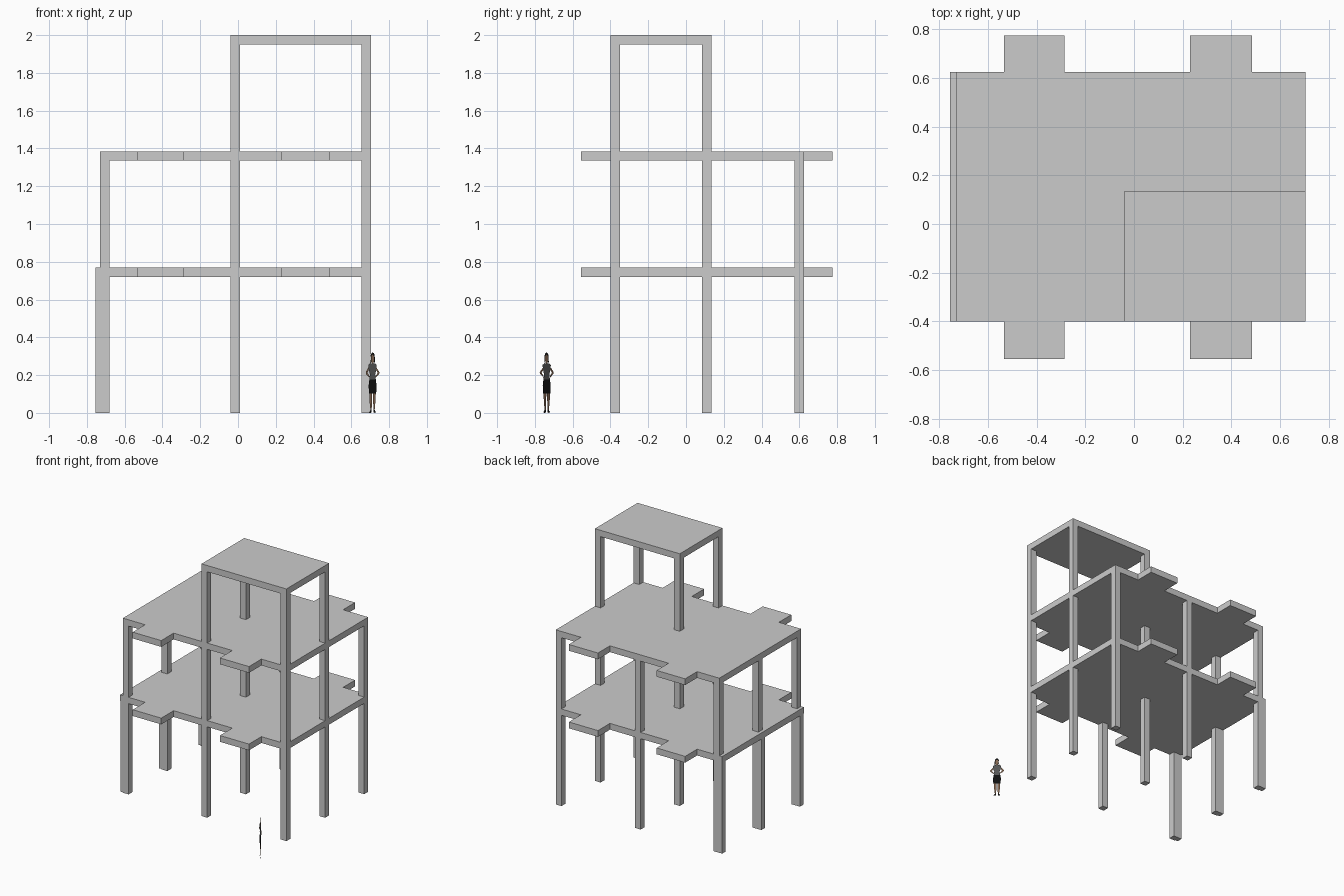
import bpy, bmesh

if "Cube" in bpy.data.objects:
    bpy.data.objects.remove(bpy.data.objects["Cube"])

FRONT, BACK, RIGHT = -0.40, 0.625, 0.705
T = 0.05  # column width


def prism(name, pts, z0, z1):
    """Extrude a flat outline from z0 to z1."""
    bm = bmesh.new()
    face = bm.faces.new([bm.verts.new((x, y, z0)) for x, y in pts])
    out = bmesh.ops.extrude_face_region(bm, geom=[face])
    for v in out["geom"]:
        if isinstance(v, bmesh.types.BMVert):
            v.co.z = z1
    bmesh.ops.recalc_face_normals(bm, faces=bm.faces[:])
    me = bpy.data.meshes.new(name)
    bm.to_mesh(me)
    bm.free()
    ob = bpy.data.objects.new(name, me)
    bpy.context.collection.objects.link(ob)
    return ob


def box(name, x0, x1, y0, y1, z0, z1):
    return prism(name, [(x0, y0), (x1, y0), (x1, y1), (x0, y1)], z0, z1)


# Floor slabs with two balconies on the front and two on the back
def floor_slab(name, left, z0, z1):
    balconies = [(-0.535, -0.285), (0.23, 0.485)]
    pts = [(left, FRONT)]
    for a, b in balconies:
        pts += [(a, FRONT), (a, -0.555), (b, -0.555), (b, FRONT)]
    pts += [(RIGHT, FRONT), (RIGHT, BACK)]
    for a, b in reversed(balconies):
        pts += [(b, BACK), (b, 0.775), (a, 0.775), (a, BACK)]
    pts.append((left, BACK))
    return prism(name, pts, z0, z1)


floor_slab("first_floor_slab", -0.755, 0.72, 0.77)
floor_slab("second_floor_slab", -0.73, 1.335, 1.385)
box("roof_slab", -0.04, RIGHT, FRONT, 0.135, 1.95, 2.0)

# Columns, storey by storey
xs = {"left": -0.73, "middle": -0.04, "right": RIGHT - T}
ys = {"front": FRONT, "centre": 0.085, "back": BACK - T}
storeys = [("ground", 0, 0.72), ("first", 0.77, 1.335), ("second", 1.385, 1.95)]
for storey, z0, z1 in storeys:
    for xn, x in xs.items():
        for yn, y in ys.items():
            if storey == "second" and (xn == "left" or yn == "back"):
                continue
            wide = storey == "ground" and xn == "left"
            pts = [(x, y), (x + T, y), (x + T, y + T), (x, y + T)]
            if wide:  # thickened outer side, set back slightly at the front
                pts += [(x - 0.025, y + T), (x - 0.025, y + 0.006), (x, y + 0.006)]
            prism(f"{storey}_{yn}_{xn}_column", pts, z0, z1)


# Flat scale figure standing at the front right corner, turned 45 degrees
def material(name, col):
    m = bpy.data.materials.new(name)
    m.diffuse_color = (*col, 1)
    m.use_nodes = True
    m.node_tree.nodes["Principled BSDF"].inputs["Base Color"].default_value = m.diffuse_color
    return m


skin = material("skin", (0.22, 0.13, 0.08))
black = material("black", (0.005, 0.005, 0.005))
grey = material("shirt_grey", (0.09, 0.09, 0.09))


def cutout(name, mat, *outlines):
    bm = bmesh.new()
    for pts in outlines:
        bm.faces.new([bm.verts.new((0.7125 + u / 1000, -0.7375 - u / 1000, z / 1000))
                      for u, z in pts])
    me = bpy.data.meshes.new(name)
    bm.to_mesh(me)
    bm.free()
    me.materials.append(mat)
    bpy.context.collection.objects.link(bpy.data.objects.new(name, me))


cutout("figure_hair", black,
       [(-13, 262), (-9, 285), (-10, 305), (-5, 317), (1, 320), (7, 316), (11, 305),
        (13, 262), (8, 270), (8, 300), (0, 309), (-7, 300), (-7, 270)])
cutout("figure_face", skin,
       [(-4, 262), (4, 262), (8, 275), (8, 300), (0, 309), (-7, 300), (-7, 275)])
cutout("figure_shirt", grey,
       [(-17, 178), (17, 178), (14, 205), (20, 232), (22, 254), (13, 262),
        (-13, 262), (-22, 254), (-20, 230), (-14, 205)])
cutout("figure_arms", skin,
       [(20, 240), (37, 215), (35, 207), (16, 186), (16, 195), (27, 212), (18, 228)],
       [(-22, 242), (-20, 228), (-27, 212), (-17, 195), (-18, 186), (-36, 207), (-36, 216)])
cutout("figure_skirt", black,
       [(-17, 178), (-21, 145), (-19, 103), (19, 103), (21, 145), (17, 178)])
cutout("figure_legs", skin,
       [(-17, 103), (-16, 60), (-11, 15), (-5, 15), (-3, 60), (-2, 103)],
       [(2, 103), (3, 60), (5, 15), (11, 15), (15, 60), (17, 103)])
cutout("figure_shoes", black,
       [(-11, 15), (-18, 3), (-12, 0), (-5, 3), (-5, 15)],
       [(5, 15), (5, 3), (12, 0), (18, 3), (11, 15)])
